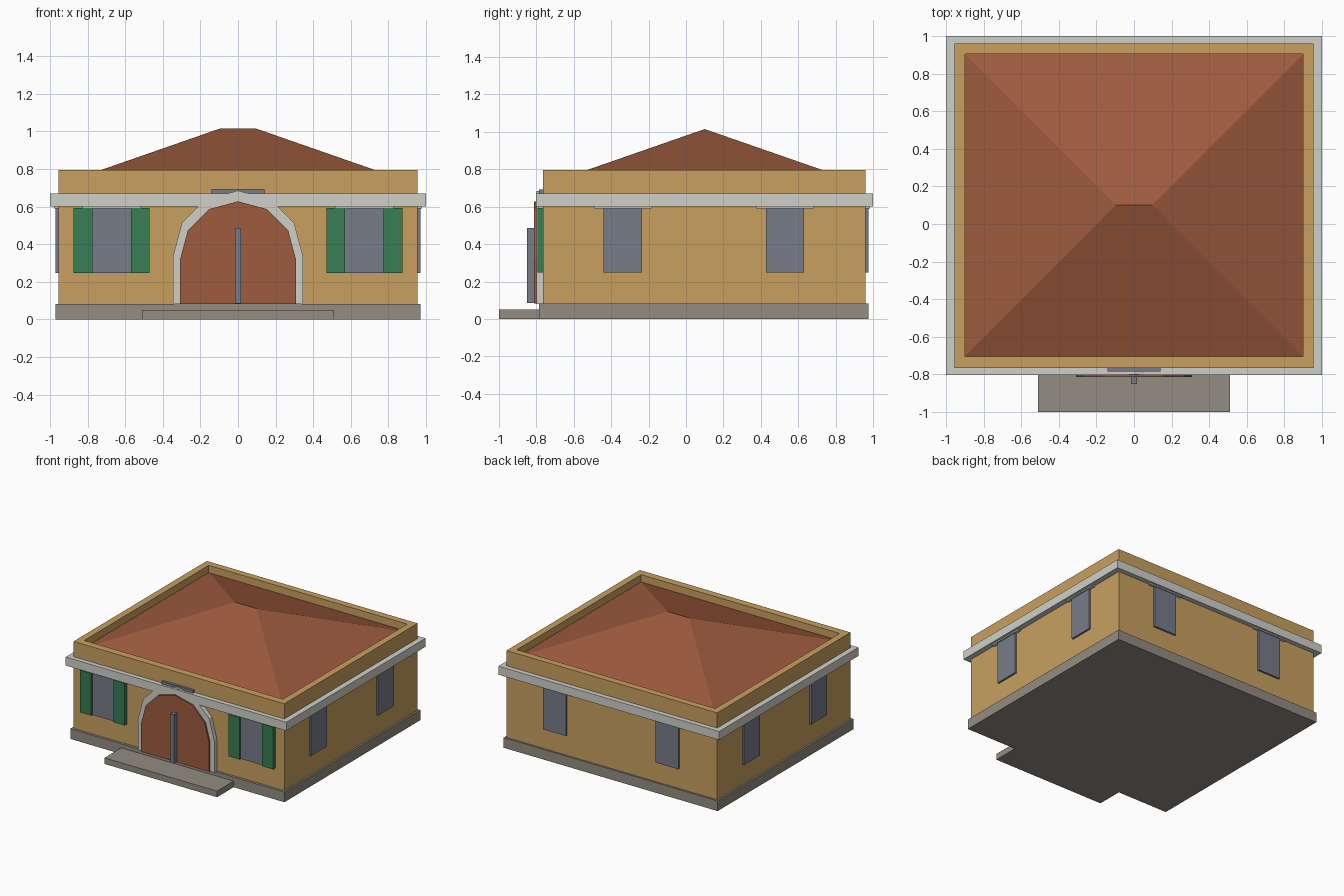
import bpy, bmesh, math

if "Cube" in bpy.data.objects:
    bpy.data.objects.remove(bpy.data.objects["Cube"])


def material(name, r, g, b):
    m = bpy.data.materials.new(name)
    lin = [((c / 255 + 0.055) / 1.055) ** 2.4 for c in (r, g, b)]
    m.diffuse_color = (*lin, 1)
    m.use_nodes = True
    m.node_tree.nodes["Principled BSDF"].inputs["Base Color"].default_value = m.diffuse_color
    return m


OCHRE = material("ochre plaster", 200, 160, 95)
TERRA = material("terracotta", 158, 91, 62)
PALE = material("pale stone", 208, 208, 202)
STONE = material("grey stone", 146, 140, 130)
SLATE = material("slate glass", 119, 124, 138)
GREEN = material("shutter green", 55, 126, 84)


def make(name, verts, faces, mat):
    mesh = bpy.data.meshes.new(name)
    mesh.from_pydata(verts, [], faces)
    bm = bmesh.new()
    bm.from_mesh(mesh)
    bmesh.ops.recalc_face_normals(bm, faces=bm.faces)
    bm.to_mesh(mesh)
    bm.free()
    mesh.materials.append(mat)
    ob = bpy.data.objects.new(name, mesh)
    bpy.context.collection.objects.link(ob)
    return ob


def box(name, x0, x1, y0, y1, z0, z1, mat):
    v = [(x, y, z) for z in (z0, z1) for x, y in ((x0, y0), (x1, y0), (x1, y1), (x0, y1))]
    f = [(3, 2, 1, 0), (4, 5, 6, 7)] + [(i, (i + 1) % 4, (i + 1) % 4 + 4, i + 4) for i in range(4)]
    return make(name, v, f, mat)


def ring(name, outer, inner, z0, z1, mat):
    """Rectangular band; outer and inner are (half width, front y, back y)."""
    v = []
    for (hx, y0, y1), z in ((outer, z0), (outer, z1), (inner, z1), (inner, z0)):
        v += [(-hx, y0, z), (hx, y0, z), (hx, y1, z), (-hx, y1, z)]
    f = []
    for k in range(4):
        for i in range(4):
            a, b, j = k * 4, (k + 1) % 4 * 4, (i + 1) % 4
            f.append((a + i, a + j, b + j, b + i))
    return make(name, v, f, mat)


def arch(radius, z_spring, z_base):
    pts = [(radius, z_base)]
    pts += [(radius * math.cos(math.radians(a)), z_spring + radius * math.sin(math.radians(a)))
            for a in range(0, 181, 30)]
    return pts + [(-radius, z_base)]


# Base, step, walls with parapet, cornice
box("plinth", -0.97, 0.97, -0.785, 0.975, 0, 0.083, STONE)
box("front_step", -0.51, 0.51, -1.0, -0.78, 0, 0.05, STONE)
ring("walls", (0.955, -0.765, 0.96), (0.9, -0.705, 0.905), 0.08, 0.795, OCHRE)
ring("cornice", (1.0, -0.803, 1.0), (0.95, -0.76, 0.955), 0.6, 0.67, PALE)

# Hip roof sunk behind the parapet
E, T = 0.735, 1.015
make("hip_roof",
     [(-0.9, -0.705, E), (0.9, -0.705, E), (0.9, 0.905, E), (-0.9, 0.905, E),
      (-0.097, 0.1, T), (0.097, 0.1, T)],
     [(0, 1, 5, 4), (1, 2, 5), (2, 3, 4, 5), (3, 0, 4), (3, 2, 1, 0)], TERRA)

# Arched door slab
pts = arch(0.308, 0.32, 0.083)
n = len(pts)
make("door", [(x, y, z) for y in (-0.813, -0.77) for x, z in pts],
     [tuple(range(n)), tuple(range(n, 2 * n))] +
     [(i, (i + 1) % n, (i + 1) % n + n, i + n) for i in range(n)], TERRA)

# Arched stone surround
out = arch(0.345, 0.34, 0.08)
v = [(x, y, z) for p, y in ((out, -0.8), (pts, -0.8), (pts, -0.76), (out, -0.76)) for x, z in p]
f = [(k * n + i, k * n + i + 1, (k + 1) % 4 * n + i + 1, (k + 1) % 4 * n + i)
     for k in range(4) for i in range(n - 1)]
f += [(0, n, 2 * n, 3 * n), (n - 1, 2 * n - 1, 3 * n - 1, 4 * n - 1)]
make("door_surround", v, f, PALE)

# Door bar and plate above the door
box("door_bar", -0.015, 0.015, -0.85, -0.81, 0.085, 0.487, SLATE)
box("sign_plate", -0.142, 0.142, -0.785, -0.76, 0.66, 0.693, SLATE)

# Front and back windows with lintels; shutters on the front only
Z0, Z1 = 0.247, 0.592
for s, side in ((-1, "left"), (1, "right")):
    c = s * 0.672
    box("front_window_" + side, c - 0.105, c + 0.105, -0.78, -0.75, Z0, Z1, SLATE)
    box("front_lintel_" + side, c - 0.155, c + 0.155, -0.79, -0.75, 0.59, 0.62, PALE)
    for d in (-1, 1):
        m = c + d * 0.152
        box("shutter_" + side, m - 0.05, m + 0.05, -0.795, -0.76, Z0, Z1, GREEN)
    c = s * 0.51
    box("back_window_" + side, c - 0.103, c + 0.103, 0.945, 0.975, Z0, Z1, SLATE)
    box("back_lintel_" + side, c - 0.155, c + 0.155, 0.945, 0.985, 0.59, 0.62, PALE)
    # Side wall windows
    for y in (-0.338, 0.53):
        xs = sorted((s * 0.94, s * 0.97))
        box("side_window_" + side, *xs, y - 0.102, y + 0.102, Z0, Z1, SLATE)
        xs = sorted((s * 0.94, s * 0.98))
        box("side_lintel_" + side, *xs, y - 0.155, y + 0.155, 0.59, 0.62, PALE)
